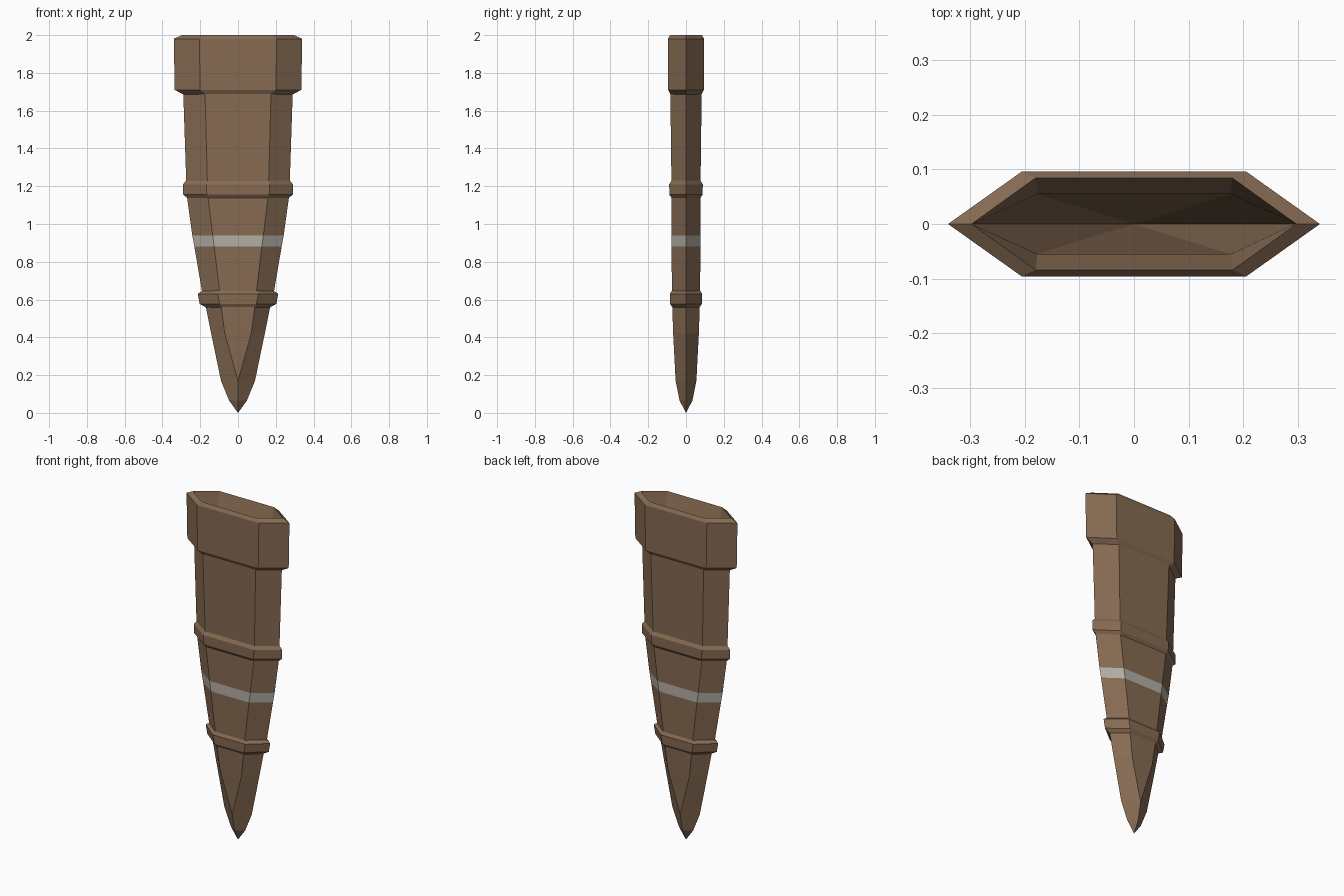
import bpy, bmesh

if "Cube" in bpy.data.objects:
    bpy.data.objects.remove(bpy.data.objects["Cube"])


def material(name, rgb):
    m = bpy.data.materials.new(name)
    m.diffuse_color = (*rgb, 1)
    m.use_nodes = True
    m.node_tree.nodes["Principled BSDF"].inputs["Base Color"].default_value = m.diffuse_color
    return m


LEATHER = material("brown leather", (0.24, 0.147, 0.086))
METAL = material("pale grey stripe", (0.45, 0.43, 0.375))


def hexagon(z, a, b, d):
    """Flattened hexagon: half width a, flat half width b, half depth d."""
    return [(a, 0, z), (b, d, z), (-b, d, z), (-a, 0, z), (-b, -d, z), (b, -d, z)]


def loft(name, profile, stripe=None):
    """Skin a list of hexagon sections; zero-size sections merge to a point."""
    bm = bmesh.new()
    rings = [[bm.verts.new(p) for p in hexagon(*s)] for s in profile]
    for low, high in zip(rings, rings[1:]):
        for i in range(6):
            j = (i + 1) % 6
            bm.faces.new((low[i], low[j], high[j], high[i]))
    bmesh.ops.remove_doubles(bm, verts=bm.verts, dist=1e-5)
    bm.normal_update()
    if stripe:
        for f in bm.faces:
            if stripe[0] < f.calc_center_median().z < stripe[1]:
                f.material_index = 1
    me = bpy.data.meshes.new(name)
    bm.to_mesh(me)
    bm.free()
    me.materials.append(LEATHER)
    me.materials.append(METAL)
    ob = bpy.data.objects.new(name, me)
    bpy.context.collection.objects.link(ob)
    return ob


# tapering sheath body with a grey stripe
loft("sheath_body", [
    (0.0, 0, 0, 0), (0.065, 0.047, 0, 0.034), (0.17, 0.09, 0, 0.055),
    (0.42, 0.142, 0.07, 0.068), (0.57, 0.172, 0.09, 0.073),
    (0.64, 0.19, 0.097, 0.075), (0.88, 0.231, 0.126, 0.076),
    (0.94, 0.242, 0.134, 0.076), (1.15, 0.271, 0.16, 0.076),
    (1.22, 0.274, 0.162, 0.077), (1.7, 0.29, 0.175, 0.083),
], stripe=(0.88, 0.94))

# collar, rim and the tapering inner cavity
loft("collar_and_cavity", [
    (1.685, 0.288, 0.173, 0.081), (1.71, 0.335, 0.2, 0.095),
    (1.98, 0.34, 0.205, 0.096), (2.0, 0.297, 0.18, 0.084),
    (1.9, 0.295, 0.177, 0.055), (0.1, 0, 0, 0),
])

# raised bands
loft("upper_band", [
    (1.135, 0.265, 0.158, 0.074), (1.155, 0.29, 0.165, 0.088),
    (1.21, 0.292, 0.167, 0.089), (1.232, 0.272, 0.162, 0.075),
])
loft("lower_band", [
    (0.557, 0.167, 0.088, 0.071), (0.577, 0.203, 0.097, 0.084),
    (0.63, 0.213, 0.108, 0.086), (0.648, 0.187, 0.098, 0.074),
])
